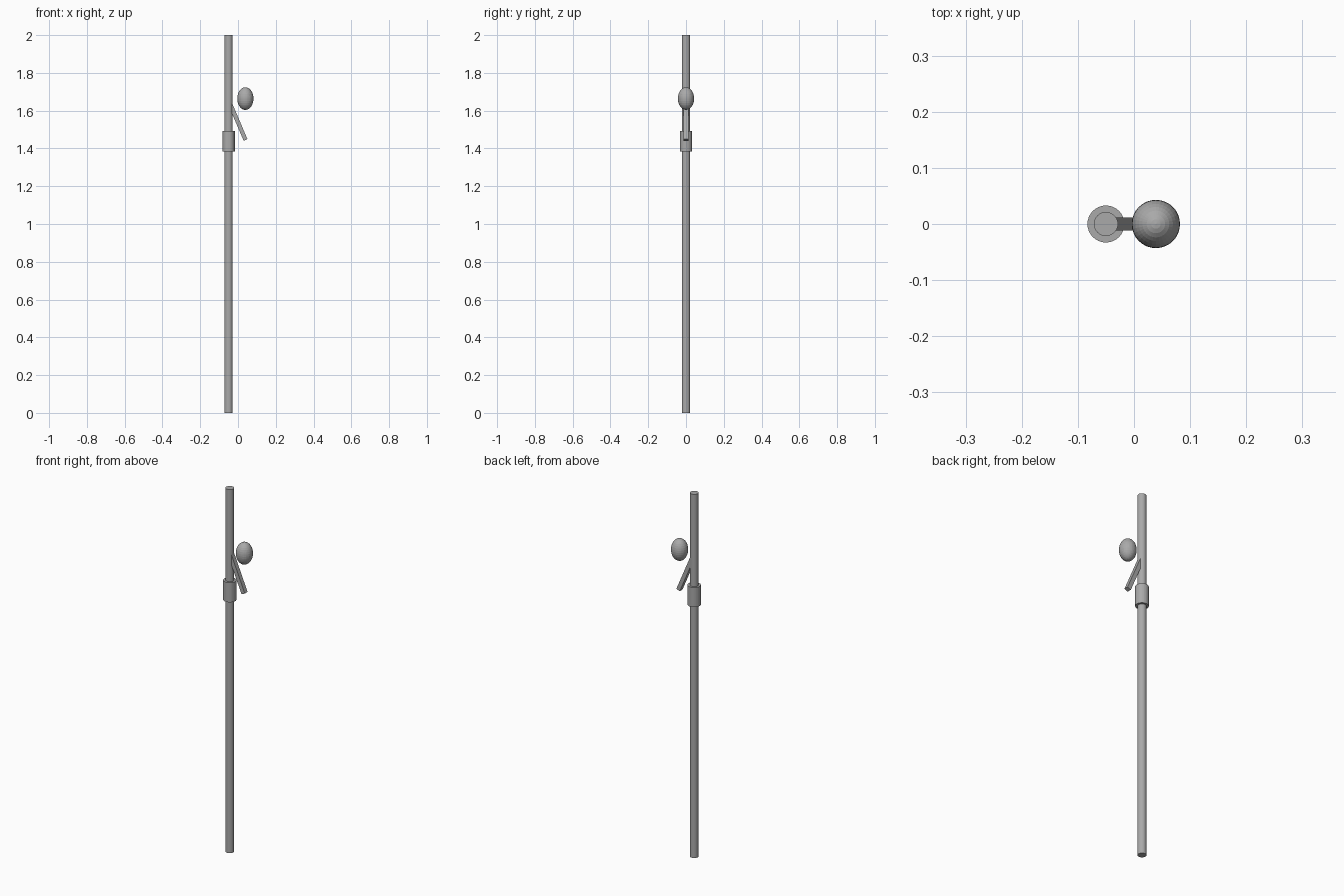
import bpy, math
from mathutils import Vector

if "Cube" in bpy.data.objects:
    bpy.data.objects.remove(bpy.data.objects["Cube"])

grey = bpy.data.materials.new("mid_grey")
grey.diffuse_color = (0.4, 0.4, 0.4, 1)
grey.use_nodes = True
grey.node_tree.nodes["Principled BSDF"].inputs["Base Color"].default_value = grey.diffuse_color

POLE_X = -0.05


def finish(name):
    ob = bpy.context.object
    ob.name = name
    ob.data.materials.append(grey)
    return ob


def upright_cylinder(name, radius, z0, z1):
    bpy.ops.mesh.primitive_cylinder_add(vertices=32, radius=radius, depth=z1 - z0,
                                        location=(POLE_X, 0, (z0 + z1) / 2))
    return finish(name)


# Tall pole and the collar clamped round it
upright_cylinder("pole", 0.0215, 0, 2)
upright_cylinder("collar", 0.033, 1.385, 1.493)

# Slanted square bar running from inside the pole down and outwards
top, bottom = Vector((-0.042, 0, 1.637)), Vector((0.04, 0, 1.445))
axis = bottom - top
bpy.ops.mesh.primitive_cube_add(size=1, location=(top + bottom) / 2)
bar = finish("slanted_bar")
bar.scale = (0.022, 0.024, axis.length)
bar.rotation_euler = (0, math.atan2(axis.x, axis.z), 0)

# Egg-shaped knob beside the pole
bpy.ops.mesh.primitive_uv_sphere_add(segments=32, ring_count=16, radius=1,
                                     location=(0.039, 0, 1.664))
knob = finish("oval_knob")
knob.scale = (0.043, 0.043, 0.06)
